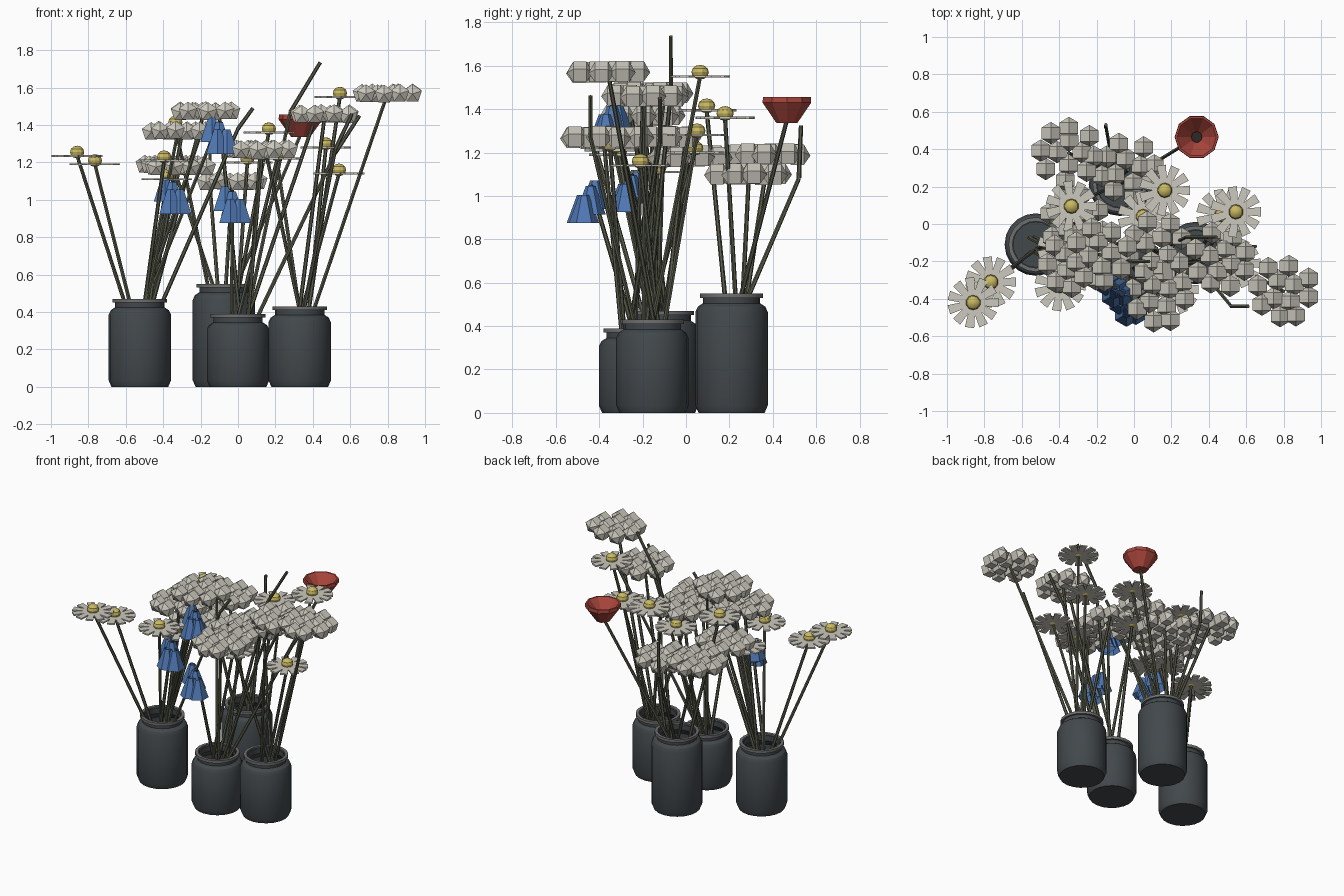
import bpy, bmesh, math, random
from mathutils import Vector, Matrix

if "Cube" in bpy.data.objects:
    bpy.data.objects.remove(bpy.data.objects["Cube"])

random.seed(4)

def material(name, rgb):
    m = bpy.data.materials.new(name)
    m.diffuse_color = (*rgb, 1)
    m.use_nodes = True
    m.node_tree.nodes["Principled BSDF"].inputs["Base Color"].default_value = m.diffuse_color
    return m

GLASS = material("dark_glass", (0.055, 0.065, 0.072))
RIM = material("rim_grey", (0.16, 0.16, 0.16))
STEM = material("stem_green", (0.1, 0.105, 0.07))
CREAM = material("cream", (0.6, 0.58, 0.51))
YELLOW = material("yellow", (0.58, 0.48, 0.12))
BLUE = material("blue", (0.08, 0.19, 0.46))
RED = material("red", (0.4, 0.06, 0.045))
DARK = material("dark_centre", (0.03, 0.02, 0.02))

def finish(name, bm, mat, smooth=False):
    bmesh.ops.recalc_face_normals(bm, faces=bm.faces)
    me = bpy.data.meshes.new(name)
    bm.to_mesh(me)
    bm.free()
    me.materials.append(mat)
    ob = bpy.data.objects.new(name, me)
    bpy.context.collection.objects.link(ob)
    if smooth:
        bpy.ops.object.select_all(action='DESELECT')
        ob.select_set(True)
        bpy.context.view_layer.objects.active = ob
        bpy.ops.object.shade_smooth_by_angle(angle=math.radians(30))
    return ob

def lathe(name, profile, centre, mat, n, smooth=False, closed=False):
    bm = bmesh.new()
    vs = [bm.verts.new((r, 0, z)) for r, z in profile]
    edges = [bm.edges.new(p) for p in zip(vs, vs[1:])]
    if closed:
        edges.append(bm.edges.new((vs[-1], vs[0])))
    bmesh.ops.spin(bm, geom=vs + edges, cent=(0, 0, 0), axis=(0, 0, 1),
                   angle=2 * math.pi, steps=n, use_duplicate=False)
    bmesh.ops.remove_doubles(bm, verts=bm.verts, dist=1e-4)
    bmesh.ops.translate(bm, verts=bm.verts, vec=centre)
    return finish(name, bm, mat, smooth)

def jar(x, y, h):
    lathe("jar", [(0, 0), (0.152, 0), (0.167, 0.035), (0.167, h - 0.085), (0.155, h - 0.06),
                  (0.132, h - 0.045), (0.132, h - 0.01), (0.12, h - 0.01), (0.12, h - 0.05),
                  (0.15, h - 0.09), (0.15, 0.03), (0, 0.03)], (x, y, 0), GLASS, 20, True)
    lathe("jar_rim", [(0.125, h - 0.02), (0.146, h - 0.02), (0.146, h), (0.125, h)],
          (x, y, 0), RIM, 20, True, True)

def stem(points, r=0.011):
    bm = bmesh.new()
    for a, b in zip(points, points[1:]):
        a, b = Vector(a), Vector(b)
        d = b - a
        mtx = Matrix.Translation((a + b) / 2) @ d.to_track_quat('Z', 'Y').to_matrix().to_4x4()
        bmesh.ops.create_cone(bm, cap_ends=True, segments=6, radius1=r, radius2=r * 0.9,
                              depth=d.length, matrix=mtx)
    finish("stem", bm, STEM)

def root(j):
    x, y, h = JARS[j]
    return (x + random.uniform(-.05, .05), y + random.uniform(-.05, .05), h * 0.6)

def daisy(j, x, y, z):
    stem([root(j), (x, y, z)])
    bm = bmesh.new()
    n = 11
    for i in range(n):
        m = Matrix.Translation((x, y, z)) @ Matrix.Rotation(2 * math.pi * i / n, 4, 'Z')
        for v in bmesh.ops.create_cube(bm, size=1)["verts"]:
            outer = v.co.x > 0
            v.co = m @ Vector((0.135 if outer else 0.02,
                               v.co.y * (0.05 if outer else 0.03), v.co.z * 0.01))
    finish("daisy_petals", bm, CREAM)
    bm = bmesh.new()
    bmesh.ops.create_uvsphere(bm, u_segments=10, v_segments=6, radius=0.04,
                              matrix=Matrix.Translation((x, y, z + 0.02)) @ Matrix.Diagonal((1, 1, .85, 1)))
    finish("daisy_centre", bm, YELLOW, True)

def blossom(j, x, y, z):
    # flat head of low-poly florets in two rings, each with its pole along y
    stem([root(j), (x, y, z)])
    bm = bmesh.new()
    turn = random.uniform(0, 6)
    for count, radius in ((8, 0.148), (4, 0.075)):
        for i in range(count):
            a = turn + 2 * math.pi * i / count + random.uniform(-.12, .12)
            r = radius + random.uniform(-.015, .003)
            m = (Matrix.Translation((x + r * math.cos(a), y + r * math.sin(a), z + random.uniform(-.007, 0)))
                 @ Matrix.Rotation(math.pi / 2, 4, 'X'))
            bmesh.ops.create_uvsphere(bm, u_segments=5, v_segments=3, radius=0.06, matrix=m)
    finish("blossom_head", bm, CREAM)

def bells(j, x, y, z):
    # hanging group of open six-sided bells
    stem([root(j), (x, y, z + 0.08)])
    bm = bmesh.new()
    for dx, dy, dz in [(-.04, .02, .035), (0, 0, .01), (.04, -.03, -.03), (-.01, -.04, -.03)]:
        bmesh.ops.create_cone(bm, cap_ends=False, segments=6, radius1=0.07, radius2=0.022, depth=0.13,
                              matrix=Matrix.Translation((x + dx, y + dy, z + dz)))
    finish("bell_flowers", bm, BLUE)

# jars: x, y, height
JARS = {"A": (-0.525, -0.11, 0.47), "B": (-0.075, 0.21, 0.55),
        "C": (0.0, -0.235, 0.39), "D": (0.33, -0.155, 0.43)}
for j in JARS.values():
    jar(*j)

for d in [("A", -.86, -.42, 1.235), ("A", -.765, -.31, 1.19), ("B", -.335, .095, 1.395),
          ("B", .165, .18, 1.36), ("D", .545, .065, 1.55), ("A", -.395, -.33, 1.21),
          ("C", .21, -.35, 1.22), ("D", .54, -.21, 1.14), ("D", .47, .05, 1.28),
          ("A", -.38, -.13, 1.11), ("C", .05, .04, 1.20)]:
    daisy(*d)

for w in [("D", .80, -.36, 1.57), ("A", -.18, -.165, 1.475), ("D", .465, -.19, 1.46),
          ("A", -.32, -.2, 1.37), ("C", .13, -.38, 1.27), ("B", -.35, .38, 1.19),
          ("B", -.03, .29, 1.10), ("C", .12, -.13, 1.27), ("A", -.31, .01, 1.18)]:
    blossom(*w)

for b in [("C", -.03, -.44, .97), ("A", -.35, -.25, 1.02), ("A", -.1, -.34, 1.34)]:
    bells(*b)

# red cup flower
stem([root("B"), (.335, .465, 1.35)])
lathe("red_cup", [(0, 1.335), (.05, 1.335), (.118, 1.43), (.116, 1.455), (.105, 1.455), (.03, 1.37), (0, 1.37)],
      (.335, .465, 0), RED, 10)
lathe("red_cup_centre", [(0, 1.365), (.03, 1.365), (.03, 1.385), (0, 1.385)], (.335, .465, 0), DARK, 8)

# bare bent stems
for j, a, b in [("C", (.28, -.07, 1.47), (.44, -.07, 1.735)),
                ("B", (-.15, .52, 1.08), (-.15, .53, 1.325)),
                ("D", (.52, -.44, 1.27), (.61, -.44, 1.46)),
                ("C", (.52, -.12, 1.25), (.65, -.12, 1.45)),
                ("A", (0, -.2, 1.38), (.08, -.2, 1.49))]:
    stem([root(j), a, b])

# extra foliage stems
for j, p in [("A", (-.2, -.25, 1.35)), ("A", (-.3, -.1, 1.35)), ("C", (.4, -.2, 1.4)),
             ("C", (-.1, -.1, 1.45)), ("D", (.15, -.3, 1.25)), ("D", (.2, .0, 1.27))]:
    stem([root(j), p])
